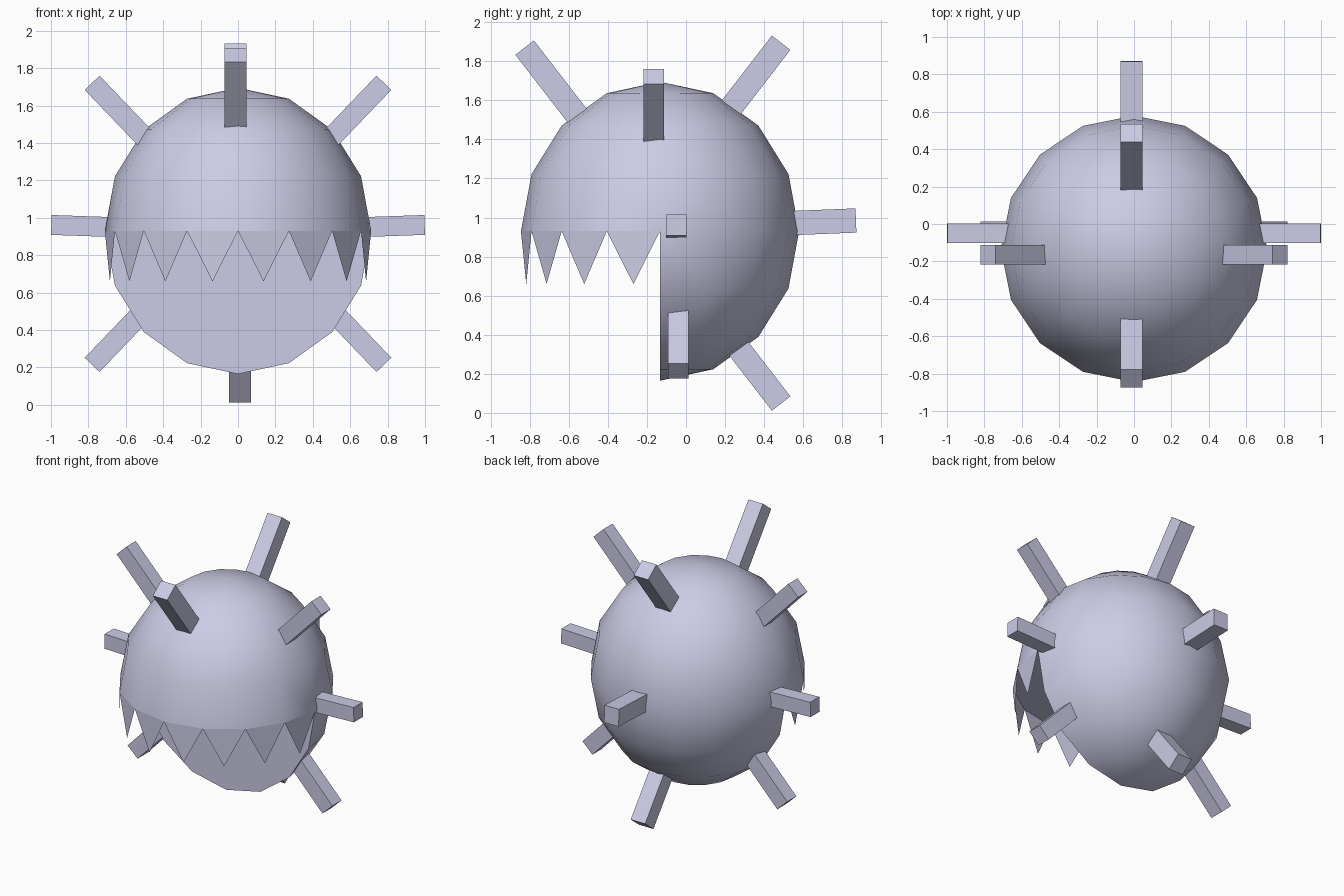
import bpy, bmesh, math
from mathutils import Vector, Matrix

old = bpy.data.objects.get("Cube")
if old:
    bpy.data.objects.remove(old, do_unlink=True)

lavender = bpy.data.materials.new("pale_lavender")
lavender.use_nodes = True
COLOR = (0.6, 0.6, 0.79, 1)
lavender.diffuse_color = COLOR
lavender.node_tree.nodes["Principled BSDF"].inputs["Base Color"].default_value = COLOR

CENTER = Vector((0, -0.133, 0.93))
RX, RY, RZ = 0.712, 0.712, 0.765
SEGMENTS = 16


def finish(bm, name):
    mesh = bpy.data.meshes.new(name)
    bm.to_mesh(mesh)
    bm.free()
    obj = bpy.data.objects.new(name, mesh)
    bpy.context.collection.objects.link(obj)
    mesh.materials.append(lavender)
    return obj


# Round body with the lower front quarter cut away as an open mouth
bm = bmesh.new()
bmesh.ops.create_uvsphere(bm, u_segments=SEGMENTS, v_segments=8, radius=1)
cut = [f for f in bm.faces
       if f.calc_center_median().y < -0.01 and f.calc_center_median().z < -0.01]
bmesh.ops.delete(bm, geom=cut, context='FACES')
rim = {v for e in bm.edges if e.is_boundary for v in e.verts}
# Mouth back wall
wall = sorted((v for v in rim if abs(v.co.y) < 0.001),
              key=lambda v: math.atan2(v.co.z - 0.001, v.co.x) % math.tau)
wall.sort(key=lambda v: v.co.x)
bm.faces.new(wall)
# Mouth roof
roof = sorted((v for v in rim if abs(v.co.z) < 0.001), key=lambda v: v.co.x)
bm.faces.new(roof)
bmesh.ops.scale(bm, vec=(RX, RY, RZ), verts=bm.verts)
bmesh.ops.translate(bm, vec=CENTER, verts=bm.verts)
bmesh.ops.recalc_face_normals(bm, faces=bm.faces)
body = finish(bm, "body")
bpy.context.view_layer.objects.active = body
body.select_set(True)
bpy.ops.object.shade_smooth_by_angle(angle=math.radians(35))
body.select_set(False)

# Row of flat triangular teeth hanging from the mouth rim
bm = bmesh.new()
for i in range(SEGMENTS // 2):
    a, b = (CENTER + Vector((RX * math.cos(t), RY * math.sin(t), 0))
            for t in (math.pi + math.tau * k / SEGMENTS for k in (i, i + 1)))
    tip = (a + b) / 2 - Vector((0, 0, 0.27))
    bm.faces.new([bm.verts.new(p) for p in (a, tip, b)])
finish(bm, "teeth")


# Square spikes: centre of the outer end, outward direction, cross-section
def spike(name, tip, direction, width, height, length=0.46):
    d = Vector(direction).normalized()
    ref = Vector((1, 0, 0)) if abs(d.x) < 0.1 else Vector((0, 1, 0))
    side = ref
    up = d.cross(side).normalized()
    bm = bmesh.new()
    bmesh.ops.create_cube(bm, size=1)
    bmesh.ops.scale(bm, vec=(width, height, length), verts=bm.verts)
    frame = Matrix((side, up, d)).transposed().to_4x4()
    frame.translation = Vector(tip) - d * length / 2
    bmesh.ops.transform(bm, matrix=frame, verts=bm.verts)
    bmesh.ops.recalc_face_normals(bm, faces=bm.faces)
    finish(bm, name)


spike("top_front_spike", (-0.013, -0.826, 1.87), (0, -0.61, 0.79), 0.116, 0.12)
spike("top_back_spike", (-0.013, 0.487, 1.895), (0, 0.61, 0.79), 0.116, 0.12)
spike("back_spike", (-0.013, 0.87, 0.985), (0, 1, 0.04), 0.116, 0.124)
spike("bottom_back_spike", (0.011, 0.487, 0.048), (0, 0.61, -0.79), 0.116, 0.12)
for label, s in (("left", 1), ("right", -1)):
    spike(label + "_spike", (s * 0.998, -0.05, 0.962), (s, 0, 0.035), 0.104, 0.106)
    spike(label + "_upper_spike", (s * 0.78, -0.165, 1.722), (s * 0.69, 0, 0.72), 0.105, 0.11)
    spike(label + "_lower_spike", (s * 0.78, -0.039, 0.214), (s * 0.69, 0, -0.72), 0.105, 0.11)
